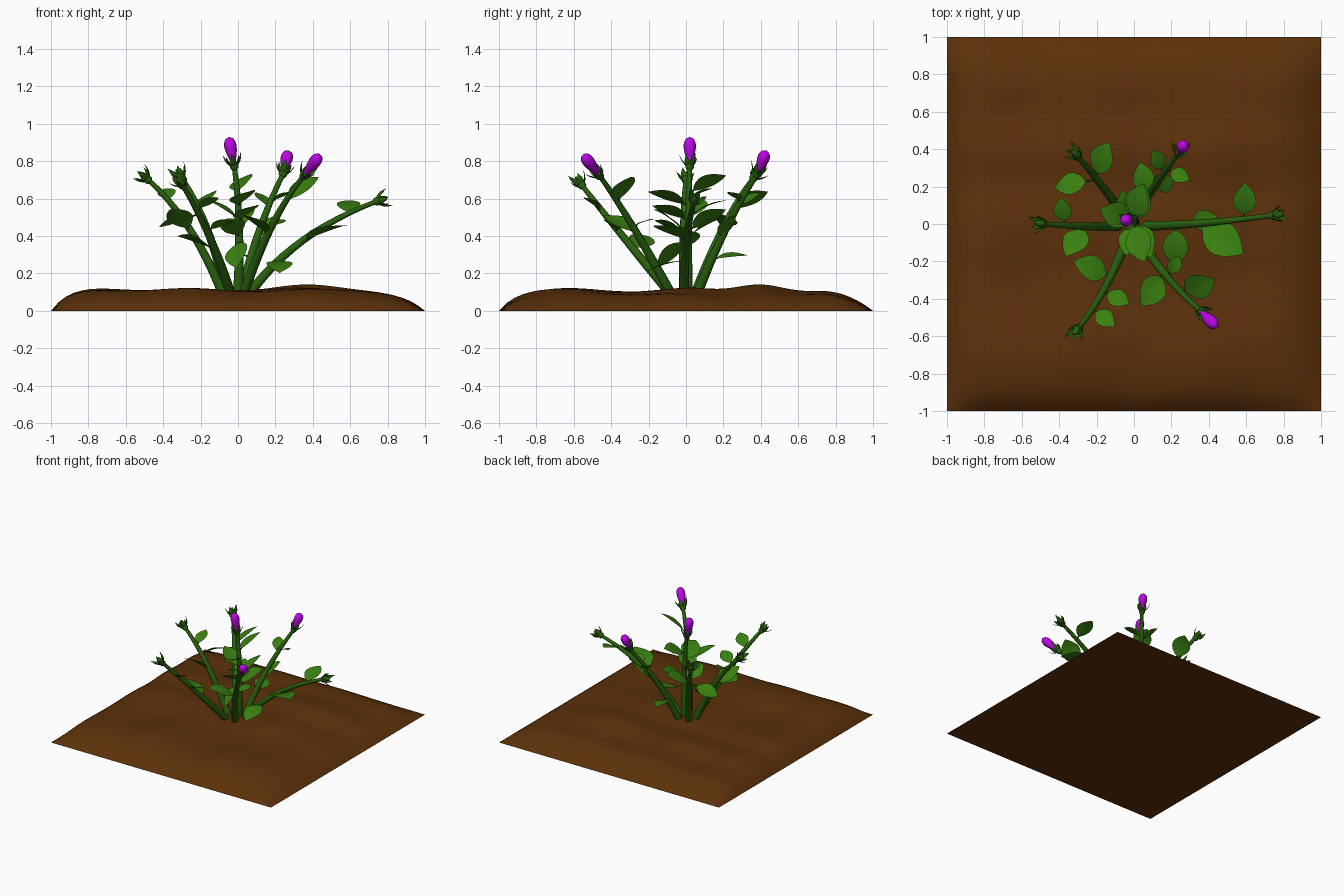
import bpy, bmesh, math
from mathutils import Vector

if "Cube" in bpy.data.objects:
    bpy.data.objects.remove(bpy.data.objects["Cube"])


def material(name, rgb):
    m = bpy.data.materials.new(name)
    m.diffuse_color = (*rgb, 1)
    m.use_nodes = True
    m.node_tree.nodes["Principled BSDF"].inputs["Base Color"].default_value = m.diffuse_color
    return m


SOIL = material("soil", (0.108, 0.031, 0.003))
STEM = material("stem_green", (0.022, 0.115, 0.004))
LEAF = material("leaf_green", (0.042, 0.215, 0.005))
PETAL = material("petal_purple", (0.5, 0.002, 0.78))


def finish(bm, name, mat):
    bmesh.ops.recalc_face_normals(bm, faces=bm.faces)
    me = bpy.data.meshes.new(name)
    bm.to_mesh(me)
    bm.free()
    me.materials.append(mat)
    ob = bpy.data.objects.new(name, me)
    bpy.context.collection.objects.link(ob)
    bpy.ops.object.select_all(action='DESELECT')
    ob.select_set(True)
    bpy.context.view_layer.objects.active = ob
    bpy.ops.object.shade_smooth_by_angle(angle=math.radians(50))


def frame(d):
    # two axes perpendicular to a direction
    side = d.cross(Vector((0, 0, 1)))
    if side.length < 0.05:
        side = Vector((1, 0, 0))
    side = (side - d * side.dot(d)).normalized()
    return side, side.cross(d).normalized()


def tube(bm, pts, radii, sides=10):
    # closed round loft along a path
    rings = []
    for i, p in enumerate(pts):
        d = (pts[min(i + 1, len(pts) - 1)] - pts[max(i - 1, 0)]).normalized()
        u, v = frame(d)
        angles = [2 * math.pi * k / sides for k in range(sides)]
        rings.append([bm.verts.new(p + radii[i] * (u * math.cos(a) + v * math.sin(a)))
                      for a in angles])
    for r, s in zip(rings, rings[1:]):
        for k in range(sides):
            j = (k + 1) % sides
            bm.faces.new((r[k], r[j], s[j], s[k]))
    bm.faces.new(rings[0][::-1])
    bm.faces.new(rings[-1])


def blade(bm, base, tip, up, width, outline, fold, bow, steps=9):
    # pointed leaf shape: folded along the midrib and bowed along its length
    d = tip - base
    side = d.cross(up).normalized()
    nrm = side.cross(d).normalized()
    rows = []
    for i in range(steps + 1):
        t = i / steps
        c = base + d * t + nrm * (bow * d.length * 4 * t * (1 - t))
        h = max(.02, outline(t)) * width / 2
        rows.append([bm.verts.new(c + side * (s * h) + nrm * (abs(s) * h * fold))
                     for s in (-1, -0.5, 0, 0.5, 1)])
    for r, s in zip(rows, rows[1:]):
        for k in range(4):
            bm.faces.new((r[k], r[k + 1], s[k + 1], s[k]))


def leaf_outline(t):
    return math.sin(math.pi * t ** 0.9) ** 0.85 if 0 < t < 1 else 0


def sepal_outline(t):
    return 1 - t * t if t > .4 else .6 + .6 * t


def bud_outline(t):
    # teardrop: slim neck, fat rounded top
    return .012 + .021 * math.sin(math.pi / 2 * t / .7) ** 2 if t < .7 else \
        .033 * math.sqrt(max(.004, 1 - ((t - .7) / .3) ** 2))


def grow(n, a, b, c, bud, up, leaves):
    """One stem with calyx, bud and leaves (place on stem, heading, length, rise, stalk)."""
    a, b, c, up = Vector(a), Vector(b), Vector(c), Vector(up)

    def along(t):
        return a * (1 - t) ** 2 + b * 2 * t * (1 - t) + c * t * t

    # stem
    ts = [i / 12 for i in range(13)]
    bm = bmesh.new()
    tube(bm, [along(t) for t in ts], [.027 - .014 * t for t in ts])
    finish(bm, f"stem_{n}", STEM)

    # calyx cup with a ring of sepals
    d = (Vector(bud) - c if bud else c - b).normalized()
    u, v = frame(d)
    bm = bmesh.new()
    tube(bm, [c + d * s for s in (-.02, -.005, .015, .035)], [.012, .023, .024, .012])
    for k in range(6):
        ang = 2 * math.pi * k / 6
        r = u * math.cos(ang) + v * math.sin(ang)
        spread = .056 if k % 2 else .04
        blade(bm, c + r * .015, c + r * spread + d * (.06 + .012 * (k % 2)),
              d * .3 - r, .038, sepal_outline, .25, -.1, 5)
    finish(bm, f"calyx_{n}", STEM)

    # purple teardrop bud, or a small green core
    bm = bmesh.new()
    if bud:
        us = [i / 14 for i in range(15)]
        tube(bm, [c.lerp(Vector(bud), t) for t in us], [bud_outline(t) for t in us], 16)
        finish(bm, f"flower_bud_{n}", PETAL)
    else:
        tube(bm, [c + d * s for s in (0, .03, .05, .065)], [.018, .02, .014, .003])
        finish(bm, f"green_bud_{n}", STEM)

    # leaves on short stalks
    for i, (t, heading, length, rise, *stalk) in enumerate(leaves, 1):
        h, e = math.radians(heading), math.radians(rise)
        way = Vector((math.cos(h) * math.cos(e), math.sin(h) * math.cos(e), math.sin(e)))
        p = along(t)
        base = p + way * (stalk[0] if stalk else .025)
        tip = base + way * length
        bm = bmesh.new()
        blade(bm, base, tip, up, length * .7, leaf_outline, .1, .05)
        finish(bm, f"leaf_{n}_{i}", LEAF)
        bm = bmesh.new()
        tube(bm, [p, base, base.lerp(tip, .06)], [.007, .005, .002], 6)
        finish(bm, f"leaf_stalk_{n}_{i}", STEM)


# soil mound with gentle waves, falling away at the rim
bm = bmesh.new()
bmesh.ops.create_grid(bm, x_segments=48, y_segments=48, size=1)
rim = [e for e in bm.edges if e.is_boundary]
for v in bm.verts:
    x, y = v.co.x, v.co.y
    h = (0.106 + 0.008 * math.cos((9.7 if y < 0 else 15.7) * y)
         + 0.005 * (math.cos(11.4 * (x + .25)) if x < 0 else math.cos(10.5 * (x - .35)))
         + 0.004 * math.sin(7 * x - 6 * y)
         + 0.022 * math.exp(-((x - .35) ** 2 + (y - .4) ** 2) / .07))
    v.co.z = max(0, h * (1 - abs(x) ** (13 if x < 0 else 7)) * (1 - abs(y) ** (12 if y < 0 else 8)))
bmesh.ops.contextual_create(bm, geom=rim)
finish(bm, "soil", SOIL)

# upright centre stem
grow(1, (0, .01, .09), (.02, .01, .5), (-.02, .02, .77), (-.05, .02, .93), (-.35, .15, 1),
     [(.76, 75, .2, 24), (.54, 160, .2, 28), (.65, -76, .21, 18), (.4, -105, .18, 25),
      (.38, -95, .2, -42), (.45, 75, .21, 28), (.4, 113, .18, 28), (.53, -65, .2, 20)])
# back right stem
grow(2, (.02, .06, .09), (.1, .2, .45), (.24, .38, .73), (.27, .43, .857), (.2, 0, 1),
     [(.75, -25, .12, 20), (.7, 118, .13, 30), (.42, 32, .16, 45), (.27, 100, .17, 5)])
# front right stem
grow(3, (.03, -.08, .09), (.17, -.3, .5), (.35, -.46, .72), (.44, -.55, .835), (0, -.3, 1),
     [(.44, -125, .21, 24), (.5, 60, .11, 15), (.72, 22, .21, 35)])
# front left stem
grow(4, (-.04, -.08, .09), (-.14, -.36, .42), (-.295, -.555, .67), None, (-.2, .4, 1),
     [(.38, 158, .2, 18), (.55, -25, .14, 20), (.75, -40, .14, 24)])
# left stem
grow(5, (-.08, -.01, .09), (-.25, -.02, .5), (-.48, 0, .70), None, (-.2, .3, 1),
     [(.47, -125, .2, 30), (.75, 98, .14, 24)])
# back left stem
grow(6, (-.06, .05, .09), (-.16, .2, .5), (-.3, .36, .71), None, (-.2, .4, 1),
     [(.65, 68, .2, 26), (.62, 192, .18, -18, .06)])
# right stem
grow(7, (.06, -.01, .09), (.3, -.01, .42), (.74, .045, .585), None, (0, 0, 1),
     [(.3, -90, .2, -18), (.41, 15, .16, 30), (.5, -35, .27, 15), (.82, 88, .18, 20)])
